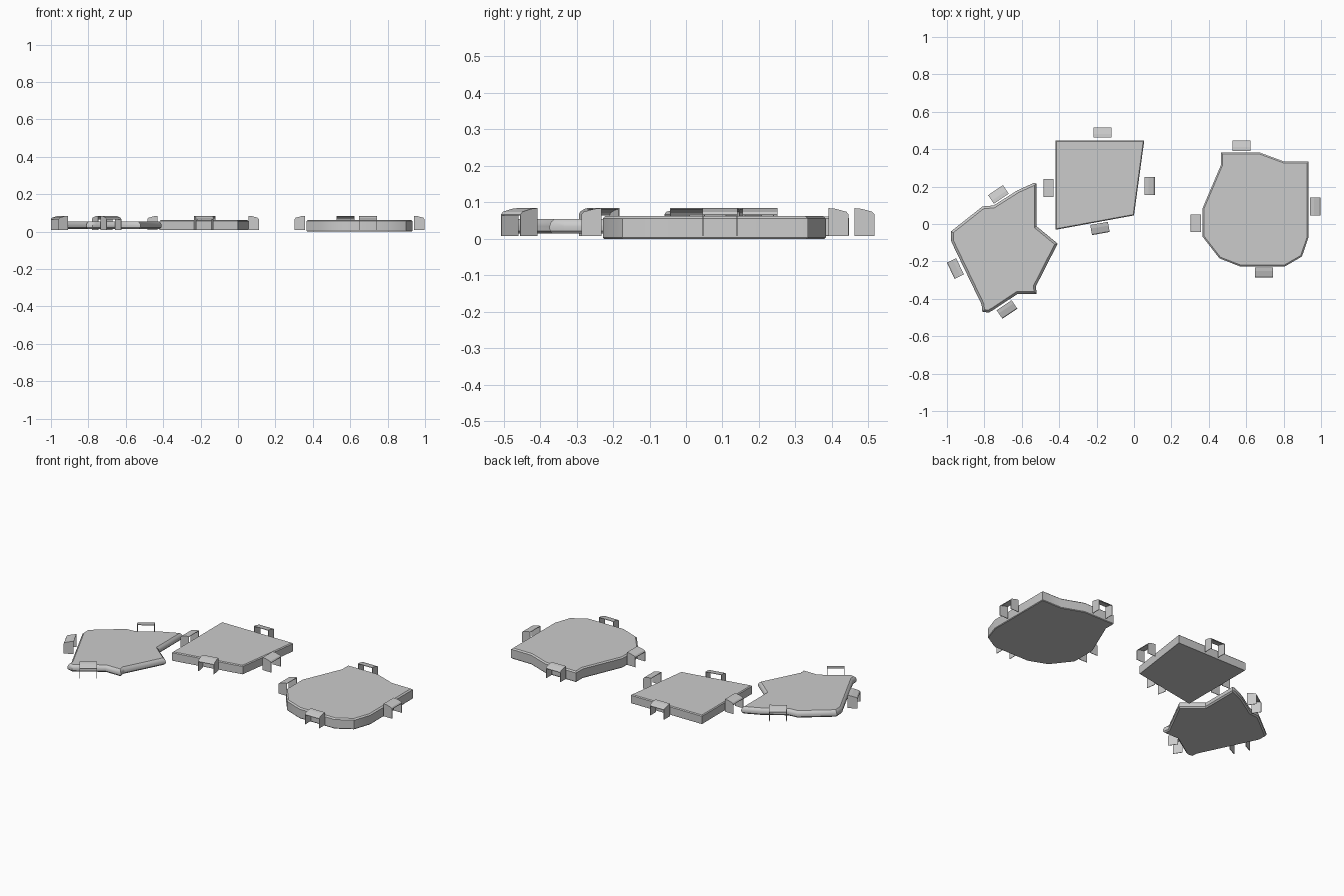
import bpy, bmesh
from math import radians
from mathutils import Matrix, Vector

if "Cube" in bpy.data.objects:
    bpy.data.objects.remove(bpy.data.objects["Cube"])


def finish(bm, name, smooth=False):
    bmesh.ops.recalc_face_normals(bm, faces=bm.faces[:])
    mesh = bpy.data.meshes.new(name)
    bm.to_mesh(mesh)
    bm.free()
    ob = bpy.data.objects.new(name, mesh)
    bpy.context.collection.objects.link(ob)
    if smooth:
        bpy.ops.object.select_all(action='DESELECT')
        ob.select_set(True)
        bpy.context.view_layer.objects.active = ob
        bpy.ops.object.shade_smooth_by_angle(angle=radians(32))
    return ob


def inset(points, d):
    """Mitred inward offset of a clockwise outline."""
    out = []
    n = len(points)
    for i in range(n):
        a, p, b = (Vector(points[(i + k) % n]) for k in (-1, 0, 1))
        e1, e2 = (p - a).normalized(), (b - p).normalized()
        n1, n2 = Vector((e1.y, -e1.x)), Vector((e2.y, -e2.x))
        out.append(p + (n1 + n2) * d / (1 + n1.dot(n2)))
    return out


def slab(name, points, profile):
    """Flat slab: profile is (inset, z) from bottom to top."""
    bm = bmesh.new()
    rings = [[bm.verts.new((p[0], p[1], z)) for p in inset(points, d)]
             for d, z in profile]
    n = len(points)
    for lo, hi in zip(rings, rings[1:]):
        for i in range(n):
            j = (i + 1) % n
            bm.faces.new((lo[i], lo[j], hi[j], hi[i]))
    bm.faces.new(rings[0][::-1])
    bm.faces.new(rings[-1])
    finish(bm, name, smooth=True)


def bracket(name, x, y, angle):
    """Thin folded clip, open at front and back; local +x points outward."""
    bm = bmesh.new()
    w, d, t = 0.048, 0.0275, 0.003
    top = [(-d, 0.084), (-d + 0.02, 0.082), (d - 0.006, 0.074), (d, 0.067)]
    rings = []
    # outer and inner bent outlines at each step along the depth
    for px, pz in top:
        section = [(-w, 0.008), (-w, pz), (w, pz), (w, 0.008),
                   (w - t, 0.008), (w - t, pz - t), (t - w, pz - t), (t - w, 0.008)]
        rings.append([bm.verts.new((px, sy, sz)) for sy, sz in section])
    for a, b in zip(rings, rings[1:]):
        for i in range(8):
            j = (i + 1) % 8
            bm.faces.new((a[i], a[j], b[j], b[i]))
    for r in (rings[0], rings[-1]):
        for q in ((0, 1, 6, 7), (1, 2, 5, 6), (2, 3, 4, 5)):
            bm.faces.new([r[i] for i in q])
    bm.transform(Matrix.Translation((x, y, 0)) @ Matrix.Rotation(radians(angle), 4, 'Z'))
    finish(bm, name)


# Slabs (clockwise outlines seen from above)
slab("middle_slab",
     [(-0.42, 0.447), (0.055, 0.447), (0.0, 0.046), (-0.42, -0.031)],
     [(0.002, 0.008), (0, 0.011), (0, 0.056), (0.005, 0.061)])

slab("right_slab",
     [(0.466, 0.383), (0.67, 0.383), (0.80, 0.335), (0.933, 0.334),
      (0.933, -0.072), (0.898, -0.174), (0.805, -0.228), (0.57, -0.228),
      (0.457, -0.184), (0.366, -0.067), (0.366, 0.083), (0.466, 0.318)],
     [(0.003, 0.0), (0, 0.004), (0, 0.056), (0.008, 0.063)])

slab("left_slab",
     [(-0.537, 0.219), (-0.52, 0.217), (-0.52, -0.013), (-0.408, -0.105),
      (-0.525, -0.334), (-0.52, -0.374), (-0.623, -0.374), (-0.757, -0.463),
      (-0.778, -0.474), (-0.811, -0.469), (-0.815, -0.43), (-0.977, -0.094),
      (-0.979, -0.04), (-0.81, 0.094), (-0.751, 0.099), (-0.623, 0.18)],
     [(0.008, 0.014), (0.001, 0.022), (0, 0.034), (0.004, 0.046), (0.013, 0.054)])

# Edge brackets around each slab: x, y, outward angle
clips = {
    "middle": [(-0.168, 0.489, 90), (-0.457, 0.193, 180),
               (0.084, 0.203, 0), (-0.182, -0.024, -80)],
    "right": [(0.575, 0.418, 90), (0.33, 0.004, 180),
              (0.969, 0.093, 0), (0.695, -0.259, -90)],
    "left": [(-0.725, 0.158, 124), (-0.955, -0.238, 206), (-0.679, -0.457, -56)],
}
for side, spots in clips.items():
    for i, spot in enumerate(spots):
        bracket(f"{side}_bracket_{i + 1}", *spot)
